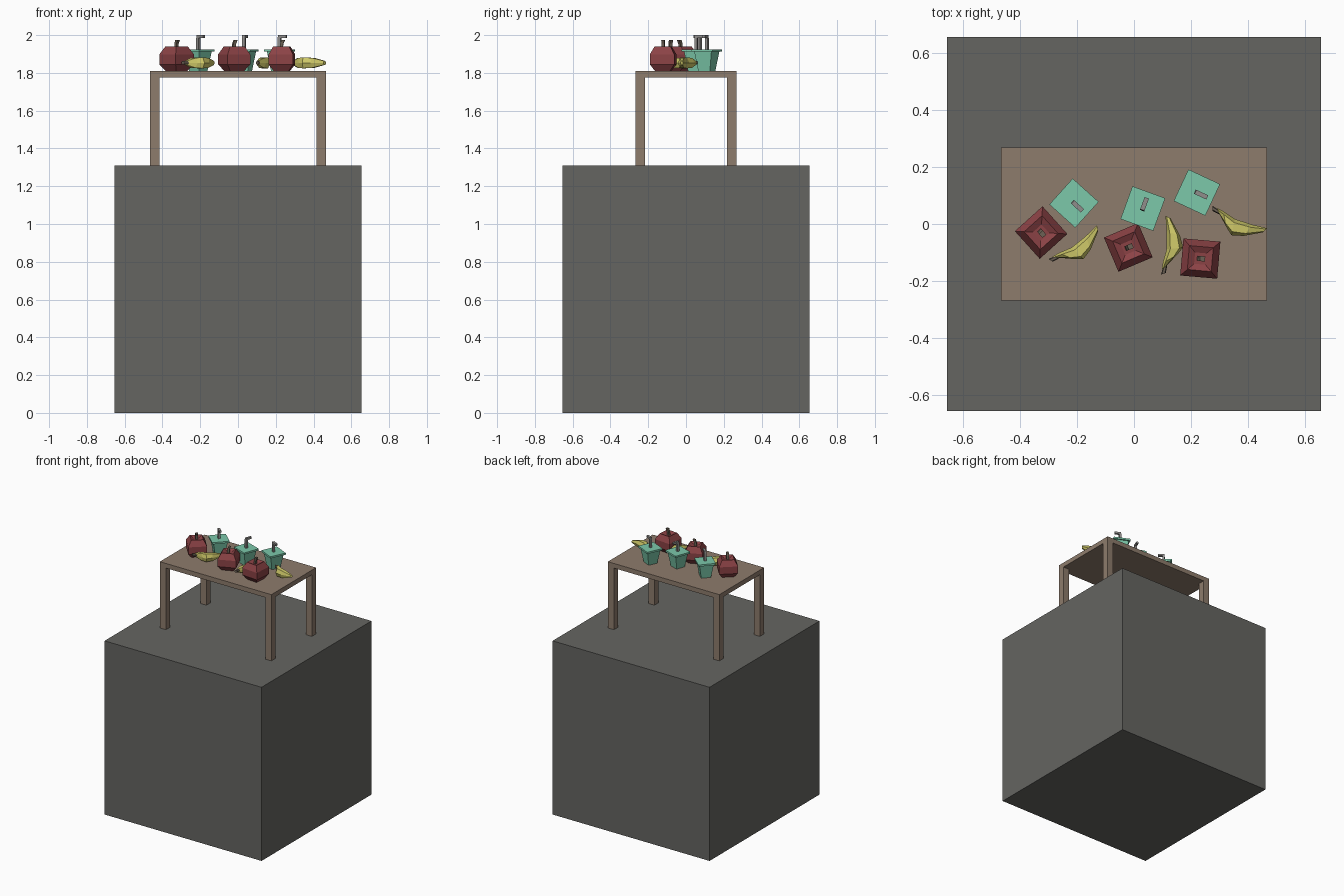
import bpy, bmesh, math
from mathutils import Vector, Matrix

if "Cube" in bpy.data.objects:
    bpy.data.objects.remove(bpy.data.objects["Cube"])

TOP = 1.81  # height of the table surface


def material(name, rgb):
    m = bpy.data.materials.new(name)
    m.diffuse_color = (*rgb, 1)
    m.use_nodes = True
    m.node_tree.nodes["Principled BSDF"].inputs["Base Color"].default_value = m.diffuse_color
    return m


STONE = material("stone", (0.13, 0.13, 0.12))
WOOD = material("wood", (0.27, 0.20, 0.15))
RED = material("red skin", (0.26, 0.055, 0.06))
TEAL = material("teal cup", (0.20, 0.58, 0.40))
YELLOW = material("yellow peel", (0.62, 0.58, 0.14))
STEM = material("stem", (0.15, 0.12, 0.09))
STRAW = material("straw", (0.28, 0.27, 0.26))


def loft(name, rings, mat, loc=(0, 0, 0), angle=0):
    """Join equal-sided rings of points into a closed flat-shaded solid."""
    bm = bmesh.new()
    loops = [[bm.verts.new(p) for p in r] for r in rings]
    n = len(loops[0])
    for a, b in zip(loops, loops[1:]):
        for i in range(n):
            j = (i + 1) % n
            bm.faces.new((a[i], a[j], b[j], b[i]))
    bm.faces.new(loops[0][::-1])
    bm.faces.new(loops[-1])
    bmesh.ops.recalc_face_normals(bm, faces=bm.faces)
    mesh = bpy.data.meshes.new(name)
    bm.to_mesh(mesh)
    bm.free()
    mesh.materials.append(mat)
    ob = bpy.data.objects.new(name, mesh)
    bpy.context.collection.objects.link(ob)
    ob.matrix_world = Matrix.Translation(loc) @ Matrix.Rotation(math.radians(angle), 4, 'Z')
    return ob


def rect(hx, hy, z, cx=0, cy=0):
    return [(cx + sx * hx, cy + sy * hy, z) for sx, sy in ((-1, -1), (1, -1), (1, 1), (-1, 1))]


def box(name, hx, hy, z0, z1, mat, cx=0, cy=0):
    return loft(name, [rect(hx, hy, z0, cx, cy), rect(hx, hy, z1, cx, cy)], mat)


# Plinth and table
box("plinth", 0.655, 0.655, 0, 1.31, STONE)
box("table_top", 0.465, 0.267, 1.775, TOP, WOOD)
for sx, side in ((-1, "left"), (1, "right")):
    for sy, end in ((-1, "front"), (1, "back")):
        box(f"{end}_{side}_leg", 0.025, 0.025, 1.31, 1.775, WOOD, sx * 0.44, sy * 0.242)


# Square low-poly apples with a dimple and leaning stem
def apple(i, x, y, angle):
    profile = [(0.040, 0), (0.065, 0.035), (0.065, 0.088), (0.042, 0.13), (0.020, 0.118)]
    loft(f"apple_{i}", [rect(r, r, z) for r, z in profile], RED, (x, y, TOP), angle)
    stem = [(0.008, 0.11, -0.004), (0.008, 0.145, 0.0), (0.009, 0.165, 0.008)]
    loft(f"apple_stem_{i}", [rect(r, r, z, cx) for r, z, cx in stem], STEM, (x, y, TOP), angle)


for i, a in enumerate([(-0.325, -0.03, -48), (-0.02, -0.082, 23), (0.232, -0.121, -5)], 1):
    apple(i, *a)


# Tapered square cups with a flat lid and bent straw
def cup(i, x, y, angle):
    profile = [(0.034, 0), (0.050, 0.102), (0.061, 0.102), (0.061, 0.115)]
    loft(f"cup_{i}", [rect(r, r, z) for r, z in profile], TEAL, (x, y, TOP), angle)
    w = 0.008
    rings = [rect(w, w, 0.112), rect(w, w, 0.172),
             [(-w + 0.003, -w, 0.190), (w, -w, 0.175), (w, w, 0.175), (-w + 0.003, w, 0.190)],
             [(0.040, -w, 0.190), (0.040, -w, 0.175), (0.040, w, 0.175), (0.040, w, 0.190)]]
    loft(f"straw_{i}", rings, STRAW, (x, y, TOP), angle)


for i, c in enumerate([(-0.21, 0.073, -42), (0.031, 0.054, 70), (0.22, 0.11, -25)], 1):
    cup(i, *c)


# Curved six-sided bananas: (along, bulge, half width, half height, ring tilt)
BODY = [(0.020, 0.003, 0.013, 0.012, -45), (0.050, 0.020, 0.027, 0.026, -30),
        (0.088, 0.037, 0.029, 0.029, -8), (0.140, 0.030, 0.025, 0.026, 18),
        (0.197, 0.009, 0.010, 0.010, 25)]
STALK = [(-0.002, 0.000, 0.009, 0.009, -20), (0.024, 0.005, 0.009, 0.009, -35)]


def hexagon(along, bulge, hw, hh, tilt):
    across = Vector((math.sin(math.radians(tilt)), math.cos(math.radians(tilt)), 0))
    centre = Vector((along, -bulge, 0))
    shape = ((-1, 0), (-0.55, 1), (0.55, 1), (1, 0), (0.55, -1), (-0.55, -1))
    return [centre + across * (u * hw) + Vector((0, 0, v * hh)) for u, v in shape]


for i, (x, y, angle) in enumerate([(-0.29, -0.126, 37), (0.103, -0.172, 88), (0.277, 0.054, -20)], 1):
    loc = (x, y, TOP + 0.043)
    loft(f"banana_{i}", [hexagon(*r) for r in BODY], YELLOW, loc, angle)
    loft(f"banana_stalk_{i}", [hexagon(*r) for r in STALK], STEM, loc, angle)
